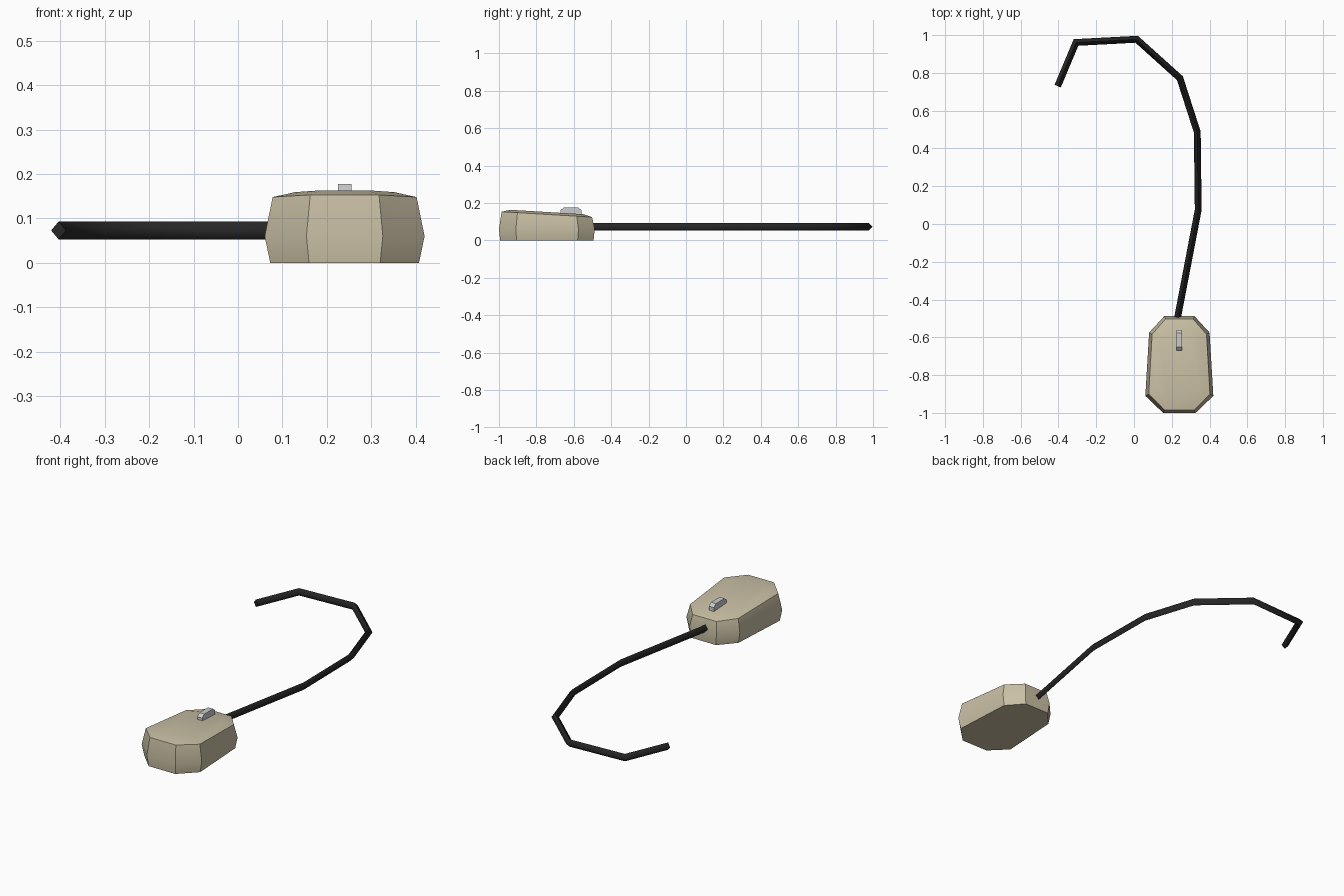
import bpy, bmesh, math
from mathutils import Vector

if "Cube" in bpy.data.objects:
    bpy.data.objects.remove(bpy.data.objects["Cube"])


def material(name, rgb):
    m = bpy.data.materials.new(name)
    m.diffuse_color = (*rgb, 1)
    m.use_nodes = True
    m.node_tree.nodes["Principled BSDF"].inputs["Base Color"].default_value = m.diffuse_color
    return m


beige = material("beige plastic", (0.58, 0.52, 0.37))
black = material("black rubber", (0.02, 0.02, 0.021))
grey = material("light grey", (0.58, 0.60, 0.61))


def loft(name, rings, mat, angle):
    """Skin a list of equal-length closed rings and cap both ends."""
    bm = bmesh.new()
    rows = [[bm.verts.new(p) for p in ring] for ring in rings]
    n = len(rows[0])
    for a, b in zip(rows, rows[1:]):
        for i in range(n):
            j = (i + 1) % n
            bm.faces.new((a[i], a[j], b[j], b[i]))
    bm.faces.new(rows[0][::-1])
    bm.faces.new(rows[-1])
    bmesh.ops.recalc_face_normals(bm, faces=bm.faces[:])
    me = bpy.data.meshes.new(name)
    bm.to_mesh(me)
    bm.free()
    me.materials.append(mat)
    ob = bpy.data.objects.new(name, me)
    bpy.context.collection.objects.link(ob)
    bpy.context.view_layer.objects.active = ob
    ob.select_set(True)
    bpy.ops.object.shade_smooth_by_angle(angle=math.radians(angle))
    ob.select_set(False)
    return ob


# Mouse body: tapered octagon, bulging walls, sloping shallow dome
CX, CY = 0.24, -0.744
half = [(0.086, -1.0), (0.18, -0.91), (0.16, -0.575), (0.08, -0.488)]
outline = half + [(-x, y) for x, y in reversed(half)]


def body_ring(sx, sy, z=None, lift=0.0):
    ring = []
    for x, y in outline:
        yy = CY + (y - CY) * sy
        zz = z if z is not None else 0.148 - 0.06 * (yy + 0.9) + lift
        ring.append((CX + x * sx, yy, zz))
    return ring


loft("mouse_body", [
    body_ring(0.93, 0.975, 0.0),
    body_ring(1.0, 1.0, 0.06),
    body_ring(0.9, 0.945),
    body_ring(0.62, 0.76, lift=0.013),
], beige, 30)

# Scroll wheel: chamfered profile extruded across x
profile = [(-0.67, 0.13), (-0.67, 0.162), (-0.652, 0.177),
           (-0.578, 0.177), (-0.56, 0.162), (-0.56, 0.13)]
loft("scroll_wheel", [[(x, y, z) for y, z in profile] for x in (0.225, 0.255)], grey, 20)

# Cable: four-sided diamond section swept along a flat path
path = [Vector(p) for p in [(0.228, -0.51), (0.34, 0.075), (0.335, 0.487), (0.243, 0.772),
                            (0.014, 0.978), (-0.307, 0.961), (-0.404, 0.73)]]
R = 0.02
rings = []
for i, p in enumerate(path):
    d0 = (p - path[max(i - 1, 0)]).normalized()
    d1 = (path[min(i + 1, len(path) - 1)] - p).normalized()
    t = (d0 + d1).normalized()
    side = Vector((-t.y, t.x))
    ref = d1 if d1.length else d0
    w = R * 0.9 / max(abs(t.dot(ref)), 0.5)
    rings.append([(p.x + side.x * w * c, p.y + side.y * w * c, 0.073 + R * s)
                  for c, s in ((1, 0), (0, 1), (-1, 0), (0, -1))])
loft("cable", rings, black, 89)
